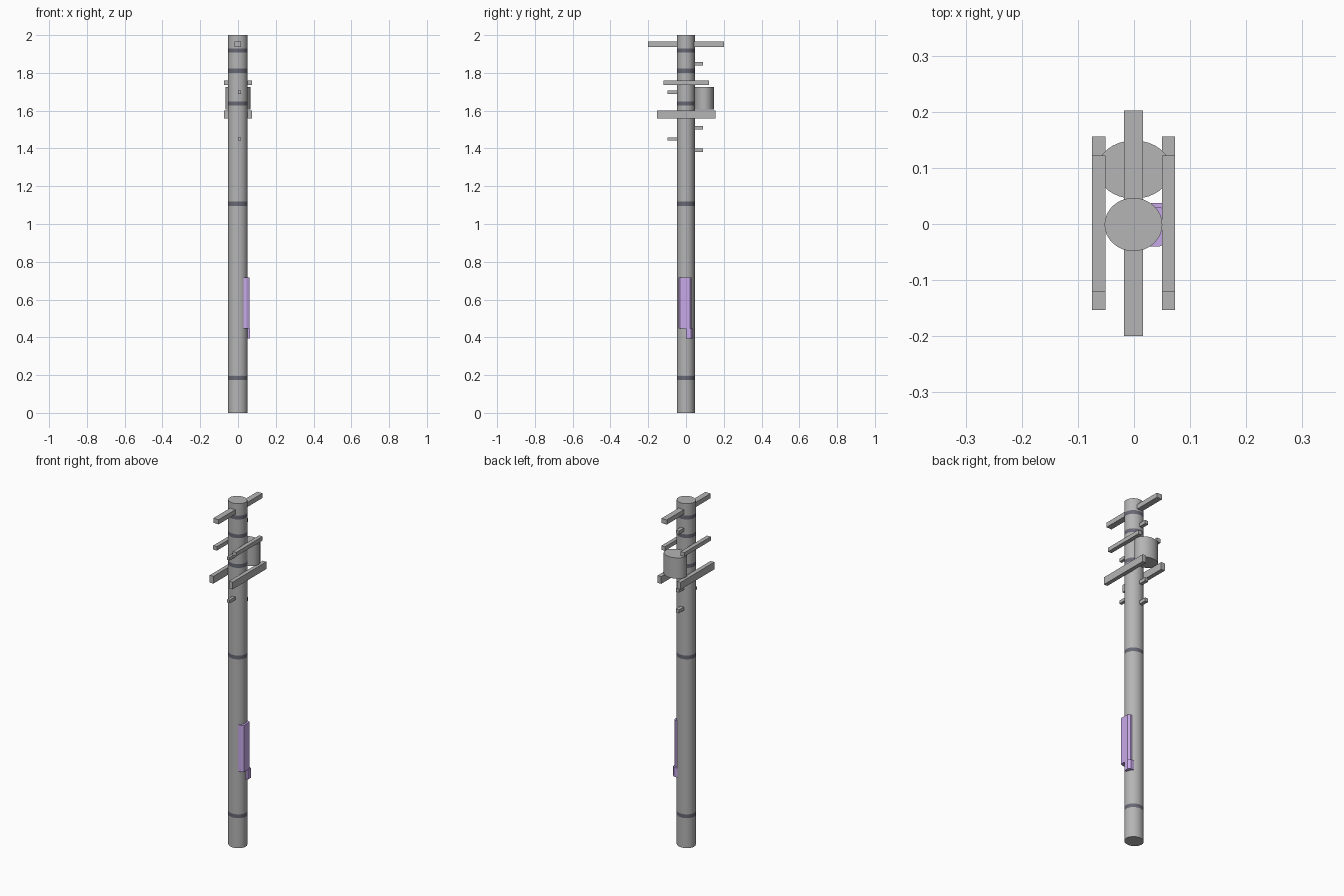
import bpy, bmesh

if "Cube" in bpy.data.objects:
    bpy.data.objects.remove(bpy.data.objects["Cube"])


def paint(name, color):
    m = bpy.data.materials.new(name)
    m.diffuse_color = color
    m.use_nodes = True
    m.node_tree.nodes["Principled BSDF"].inputs["Base Color"].default_value = m.diffuse_color
    return m


grey = paint("weathered_grey", (0.46, 0.46, 0.46, 1))
dark = paint("band_dark", (0.14, 0.14, 0.18, 1))
purple = paint("notice_purple", (0.58, 0.40, 0.82, 1))


def finish(name, bm, mats=(grey,), smooth=False):
    bmesh.ops.recalc_face_normals(bm, faces=bm.faces)
    me = bpy.data.meshes.new(name)
    bm.to_mesh(me)
    bm.free()
    ob = bpy.data.objects.new(name, me)
    bpy.context.collection.objects.link(ob)
    for m in mats:
        me.materials.append(m)
    if smooth:
        bpy.ops.object.select_all(action='DESELECT')
        ob.select_set(True)
        bpy.context.view_layer.objects.active = ob
        bpy.ops.object.shade_smooth_by_angle()
    return ob


def box(name, x, y, z):
    bm = bmesh.new()
    bmesh.ops.create_cube(bm, size=1)
    for v in bm.verts:
        v.co = [lo + (c + 0.5) * (hi - lo) for c, (lo, hi) in zip(v.co, (x, y, z))]
    return finish(name, bm)


def drum(name, cx, cy, rx, ry, z0, z1, bands=()):
    bm = bmesh.new()
    bmesh.ops.create_cone(bm, cap_ends=True, segments=32, radius1=1, radius2=1, depth=1)
    for v in bm.verts:
        v.co = (cx + v.co.x * rx, cy + v.co.y * ry, z0 + (v.co.z + 0.5) * (z1 - z0))
    # Flush painted bands: slice the wall and colour the rings
    for b in bands:
        for z in (b - 0.011, b + 0.011):
            bmesh.ops.bisect_plane(bm, geom=bm.verts[:] + bm.edges[:] + bm.faces[:],
                                   plane_co=(0, 0, z), plane_no=(0, 0, 1))
    for f in bm.faces:
        if any(abs(f.calc_center_median().z - b) < 0.005 for b in bands):
            f.material_index = 1
    return finish(name, bm, (grey, dark), True)


def prism(name, outline, z0, z1):
    bm = bmesh.new()
    face = bm.faces.new([bm.verts.new((x, y, z0)) for x, y in outline])
    new = bmesh.ops.extrude_face_region(bm, geom=[face])['geom']
    bmesh.ops.translate(bm, vec=(0, 0, z1 - z0),
                        verts=[g for g in new if isinstance(g, bmesh.types.BMVert)])
    # Keep the bottom closed
    if not any(abs(f.calc_center_median().z - z0) < 1e-5 for f in bm.faces):
        bm.faces.new([v for v in bm.verts if abs(v.co.z - z0) < 1e-5])
    return finish(name, bm, (purple,))


# Pole with its painted bands
drum("pole", -0.001, -0.001, 0.0515, 0.0475, 0, 2, (0.185, 1.107, 1.638, 1.811, 1.919))

# Crossarms: one through the top, two pairs along the sides
box("top_crossarm", (-0.018, 0.016), (-0.2, 0.202), (1.938, 1.965))
for x in ((-0.075, -0.051), (0.05, 0.073)):
    box("middle_crossarm", x, (-0.12, 0.122), (1.737, 1.76))
    box("lower_crossarm", x, (-0.153, 0.156), (1.558, 1.6))

# Transformer can behind the pole
drum("transformer", 0, 0.097, 0.066, 0.052, 1.605, 1.726)

# Climbing pegs
for z in (1.39, 1.51, 1.848):
    box("back_peg", (-0.018, 0.002), (0.03, 0.091), (z - 0.01, z + 0.01))
for z in (1.45, 1.698):
    box("front_peg", (-0.001, 0.0155), (-0.098, -0.03), (z - 0.009, z + 0.009))

# Folded notice wrapped on the right side, with a smaller tag under it
prism("notice", [(0.028, -0.04), (0.046, -0.04), (0.061, -0.032), (0.061, 0.02),
                 (0.049, 0.029), (0.028, 0.029)], 0.447, 0.718)
prism("notice_tag", [(0.03, 0.0), (0.064, 0.0), (0.064, 0.026),
                     (0.052, 0.037), (0.03, 0.037)], 0.393, 0.448)
